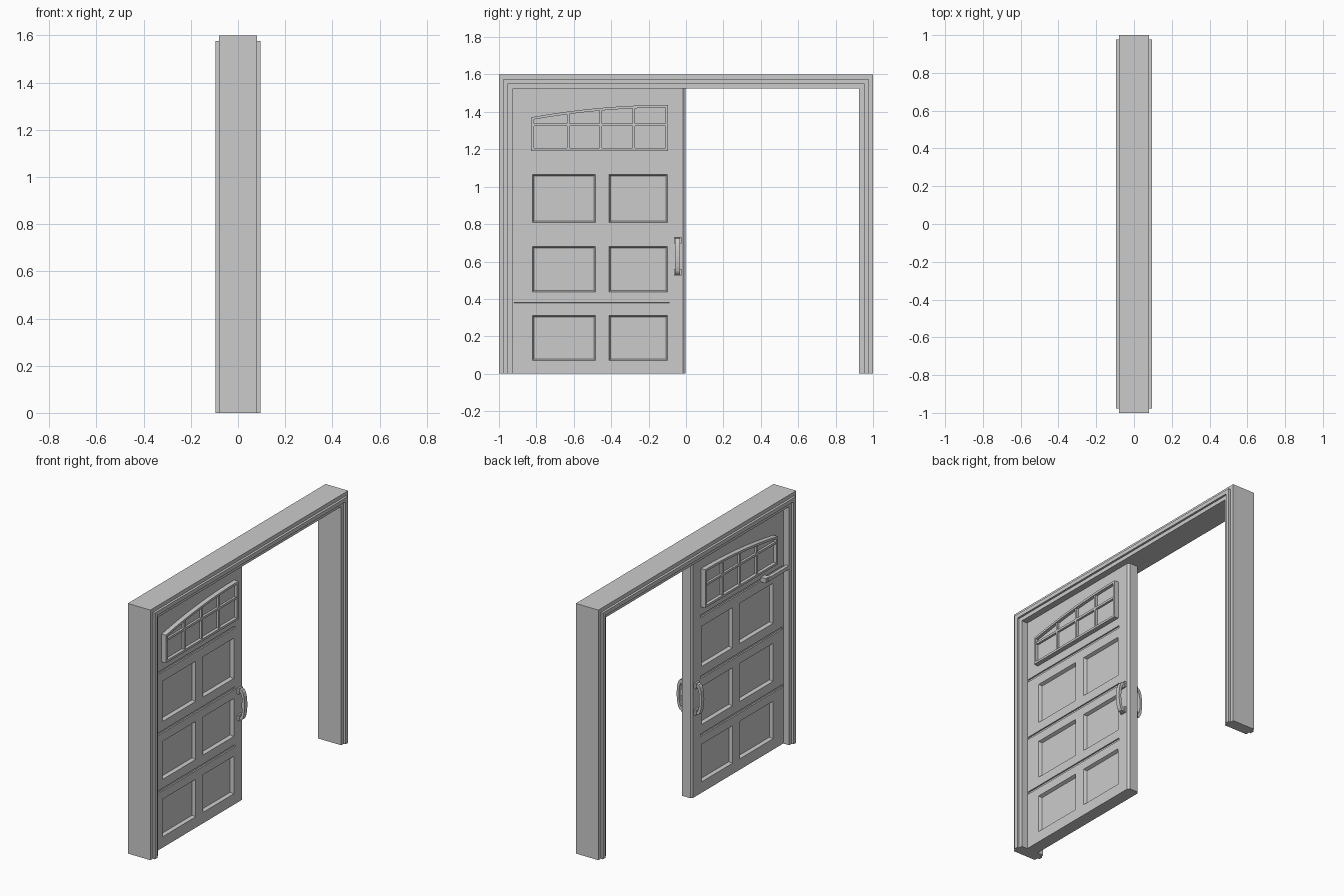
import bpy, bmesh, math

if "Cube" in bpy.data.objects:
    bpy.data.objects.remove(bpy.data.objects["Cube"])


def add_mesh(name, verts, faces):
    me = bpy.data.meshes.new(name)
    bm = bmesh.new()
    vs = [bm.verts.new(v) for v in verts]
    for f in faces:
        bm.faces.new([vs[i] for i in f])
    bmesh.ops.recalc_face_normals(bm, faces=bm.faces)
    bm.to_mesh(me)
    bm.free()
    ob = bpy.data.objects.new(name, me)
    bpy.context.collection.objects.link(ob)
    return ob


def loft(name, rings):
    """Closed solid through a list of equal-length rings."""
    n = len(rings[0])
    verts = [v for r in rings for v in r]
    faces = [(k * n + i, k * n + (i + 1) % n, (k + 1) * n + (i + 1) % n, (k + 1) * n + i)
             for k in range(len(rings) - 1) for i in range(n)]
    faces += [tuple(range(n)), tuple(range(len(verts) - n, len(verts)))]
    return add_mesh(name, verts, faces)


def box(name, x0, x1, y0, y1, z0, z1):
    return loft(name, [[(x, y0, z0), (x, y1, z0), (x, y1, z1), (x, y0, z1)] for x in (x0, x1)])


# Door frame: stepped casing profile (inset, x) swept round three sides
half = [(0, .08), (.024, .08), (.024, .095), (.049, .095), (.049, .082), (.074, .082)]
prof = half + [(d, -x) for d, x in reversed(half)]
loft("door_frame", [
    [(x, -1 + d, 0) for d, x in prof],
    [(x, -1 + d, 1.6 - d) for d, x in prof],
    [(x, 1 - d, 1.6 - d) for d, x in prof],
    [(x, 1 - d, 0) for d, x in prof]])

# Door slab with chamfered closing edge
T = .04
outline = [(-T, -.926), (T, -.926), (T, -.015), (T - .01, -.002), (-T + .01, -.002), (-T, -.015)]
door = loft("door_slab", [[(x, y, z) for x, y in outline] for z in (0, 1.527)])


# Recessed panels and grooves cut into both faces
def cut(y0, y1, z0, z1, depth, slope):
    for s in (-1, 1):
        rings = []
        for x, i in ((T + depth, -slope), (T - depth, slope)):
            rings.append([(s * x, y0 + i, z0 + i), (s * x, y1 - i, z0 + i),
                          (s * x, y1 - i, z1 - i), (s * x, y0 + i, z1 - i)])
        c = loft("panel_cutter", rings)
        c.hide_render = True
        cutters.append(c)


cutters = []
for z0, z1 in ((.07, .31), (.437, .68), (.808, 1.065)):
    for y0, y1 in ((-.822, -.485), (-.412, -.1)):
        cut(y0, y1, z0, z1, .02, .008)
for z in (.372, .742, 1.132):
    cut(-.92, -.088, z - .008, z + .008, .008, .001)
bpy.context.view_layer.objects.active = door
for c in cutters:
    m = door.modifiers.new("cut", 'BOOLEAN')
    m.operation = 'DIFFERENCE'
    m.solver = 'EXACT'
    m.object = c
    bpy.ops.object.modifier_apply(modifier=m.name)
for c in cutters:
    bpy.data.objects.remove(c)

# Half-arched window
YL, YR, ZB = -.828, -.095, 1.192
F = .014     # frame width
W = .07      # half depth of frame


def arch(y):
    t = (YR - y) / (YR - YL)
    return 1.437 - .066 * t ** 2


N = 8
ys = [YL + (YR - YL) * i / N for i in range(N + 1)]
yi = [YL + F + (YR - YL - 2 * F) * i / N for i in range(N + 1)]
outer = [(YR, ZB), (YL, ZB)] + [(y, arch(y)) for y in ys]
inner = [(YR - F, ZB + F), (YL + F, ZB + F)] + [(y, arch(y) - F) for y in yi]
loft("window_panes", [[(x, y, z) for y, z in inner] for x in (-.05, .05)])
n = len(outer)
rings = [(-W, outer), (W, outer), (W, inner), (-W, inner)]
verts = [(x, y, z) for x, r in rings for y, z in r]
faces = [(k * n + i, k * n + (i + 1) % n, (k + 1) % 4 * n + (i + 1) % n, (k + 1) % 4 * n + i)
         for k in range(4) for i in range(n)]
add_mesh("window_frame", verts, faces)
M = W - .006
for y in (-.63, -.455, -.28):
    box("window_upright_bar", -M, M, y - .007, y + .007, ZB + .005, arch(y) - .008)
box("window_cross_bar", -M, M, YL + .005, YR - .005, 1.325, 1.339)

# Arched pull handles on both faces
for s in (-1, 1):
    zc, h, cy = .628, .1, -.045
    rings = []
    for k in range(11):
        a = math.pi * k / 10
        co, si = math.cos(a), math.sin(a) ** .6
        xo, xi = T + .006 + .042 * si, T - .002 + .034 * si
        zo, zi = zc + h * co, zc + (h - .016) * co
        rings.append([(s * xo, cy - .014, zo), (s * xo, cy + .014, zo),
                      (s * xi, cy + .014, zi), (s * xi, cy - .014, zi)])
    loft("pull_handle", rings)
    for z in (.543, .713):
        box("handle_mount", s * (T - .005), s * (T + .012), cy - .02, cy + .02, z - .018, z + .018)

# Door closer arm on the rear face
box("closer_arm", -.08, -.058, -.935, -.72, 1.125, 1.148)
box("closer_mount", -.075, -.035, -.74, -.7, 1.12, 1.15)
